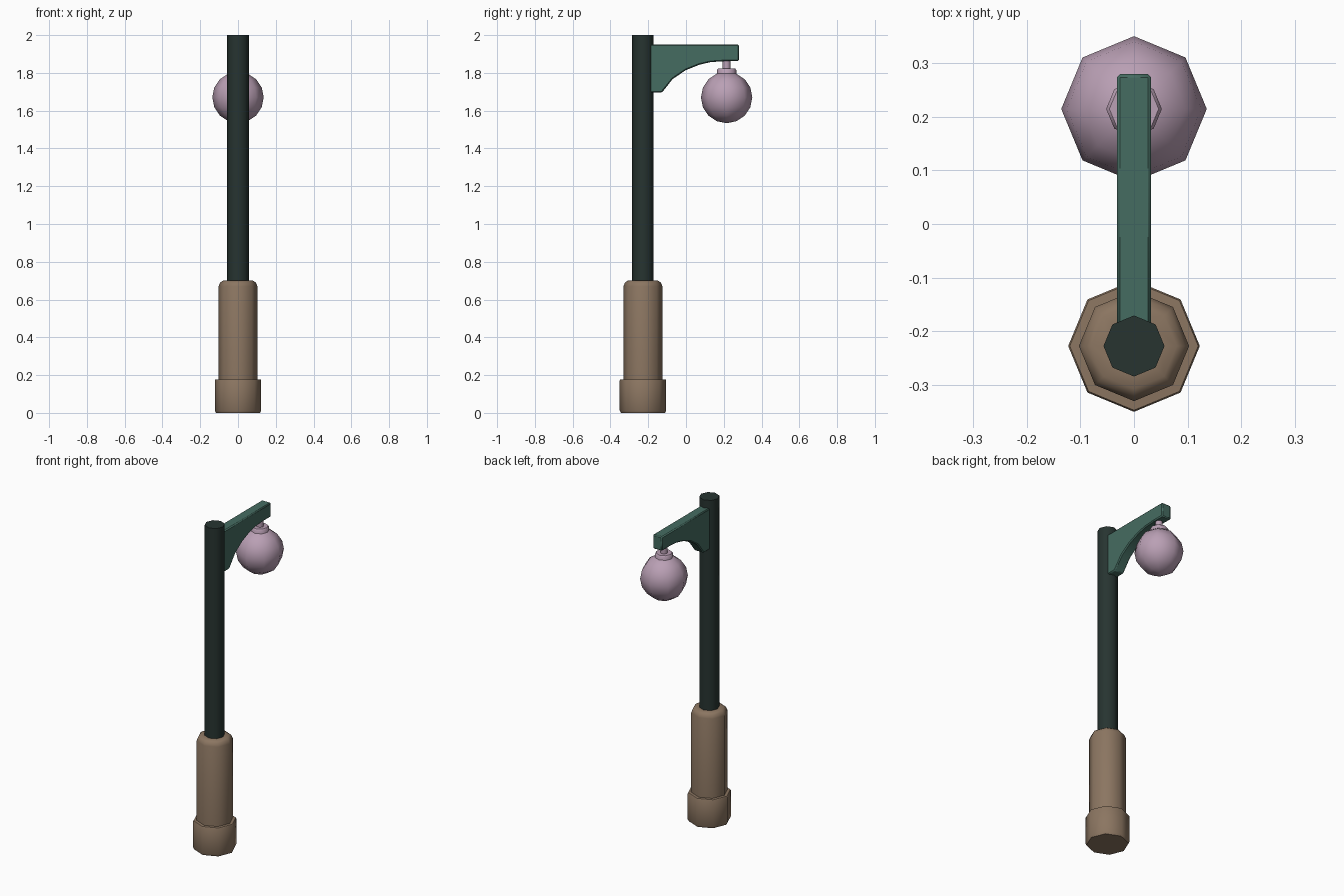
import bpy, bmesh
from math import sin, cos, pi, radians

if "Cube" in bpy.data.objects:
    bpy.data.objects.remove(bpy.data.objects["Cube"])

SIDES = 8


def material(name, rgb):
    m = bpy.data.materials.new(name)
    m.diffuse_color = (*rgb, 1)
    m.use_nodes = True
    m.node_tree.nodes["Principled BSDF"].inputs["Base Color"].default_value = m.diffuse_color
    return m


def finish(name, bm, mat, angle):
    bmesh.ops.recalc_face_normals(bm, faces=bm.faces)
    me = bpy.data.meshes.new(name)
    bm.to_mesh(me)
    bm.free()
    ob = bpy.data.objects.new(name, me)
    bpy.context.collection.objects.link(ob)
    me.materials.append(mat)
    bpy.ops.object.select_all(action='DESELECT')
    ob.select_set(True)
    bpy.context.view_layer.objects.active = ob
    bpy.ops.object.shade_smooth_by_angle(angle=radians(angle))
    return ob


def lathe(name, y, profile, mat, angle=50):
    """Eight-sided turned part from (radius, z) points, capped at both ends."""
    bm = bmesh.new()
    rings = [[bm.verts.new((r * cos(2 * pi * i / SIDES), y + r * sin(2 * pi * i / SIDES), z))
              for i in range(SIDES)] for r, z in profile]
    for a, b in zip(rings, rings[1:]):
        for i in range(SIDES):
            j = (i + 1) % SIDES
            bm.faces.new((a[i], a[j], b[j], b[i]))
    bm.faces.new(rings[0][::-1])
    bm.faces.new(rings[-1])
    return finish(name, bm, mat, angle)


brown = material("brown", (0.26, 0.18, 0.12))
dark = material("dark_green", (0.02, 0.034, 0.03))
green = material("green", (0.06, 0.15, 0.12))
pink = material("pink", (0.49, 0.35, 0.46))

POLE_Y, LAMP_Y = -0.228, 0.215

# Stepped base sleeve
lathe("base", POLE_Y, [(0.117, 0), (0.123, 0.012), (0.123, 0.172), (0.120, 0.177),
                       (0.103, 0.178), (0.103, 0.67), (0.095, 0.69), (0.08, 0.7),
                       (0.05, 0.7)], brown)

# Pole
lathe("pole", POLE_Y, [(0.057, 0.6), (0.057, 2.0)], dark)

# Bracket arm: side profile in y, z extruded across x
profile = [(-0.2, 1.95), (0.28, 1.95), (0.28, 1.862), (0.205, 1.862), (0.13, 1.857),
           (0.07, 1.843), (0.0, 1.815), (-0.07, 1.768), (-0.128, 1.695), (-0.2, 1.695)]
bm = bmesh.new()
face = bm.faces.new([bm.verts.new((-0.032, y, z)) for y, z in profile])
out = bmesh.ops.extrude_face_region(bm, geom=[face])
bmesh.ops.translate(bm, vec=(0.064, 0, 0),
                    verts=[v for v in out["geom"] if isinstance(v, bmesh.types.BMVert)])
arm = finish("arm", bm, green, 35)
bev = arm.modifiers.new("bevel", 'BEVEL')
bev.width = 0.006
bev.segments = 1
bev.limit_method = 'ANGLE'

# Globe lamp
R, ZC, N = 0.136, 1.67, 8
ball = [(R * sin(pi * k / N), ZC - R * cos(pi * k / N)) for k in range(1, N)]
lathe("globe", LAMP_Y, [(0.002, ZC - R)] + ball + [(0.002, ZC + R)], pink)

# Collar and hanging stem
lathe("collar", LAMP_Y, [(0.052, 1.77), (0.052, 1.815), (0.046, 1.822)], pink)
lathe("stem", LAMP_Y, [(0.021, 1.81), (0.021, 1.88)], pink)
